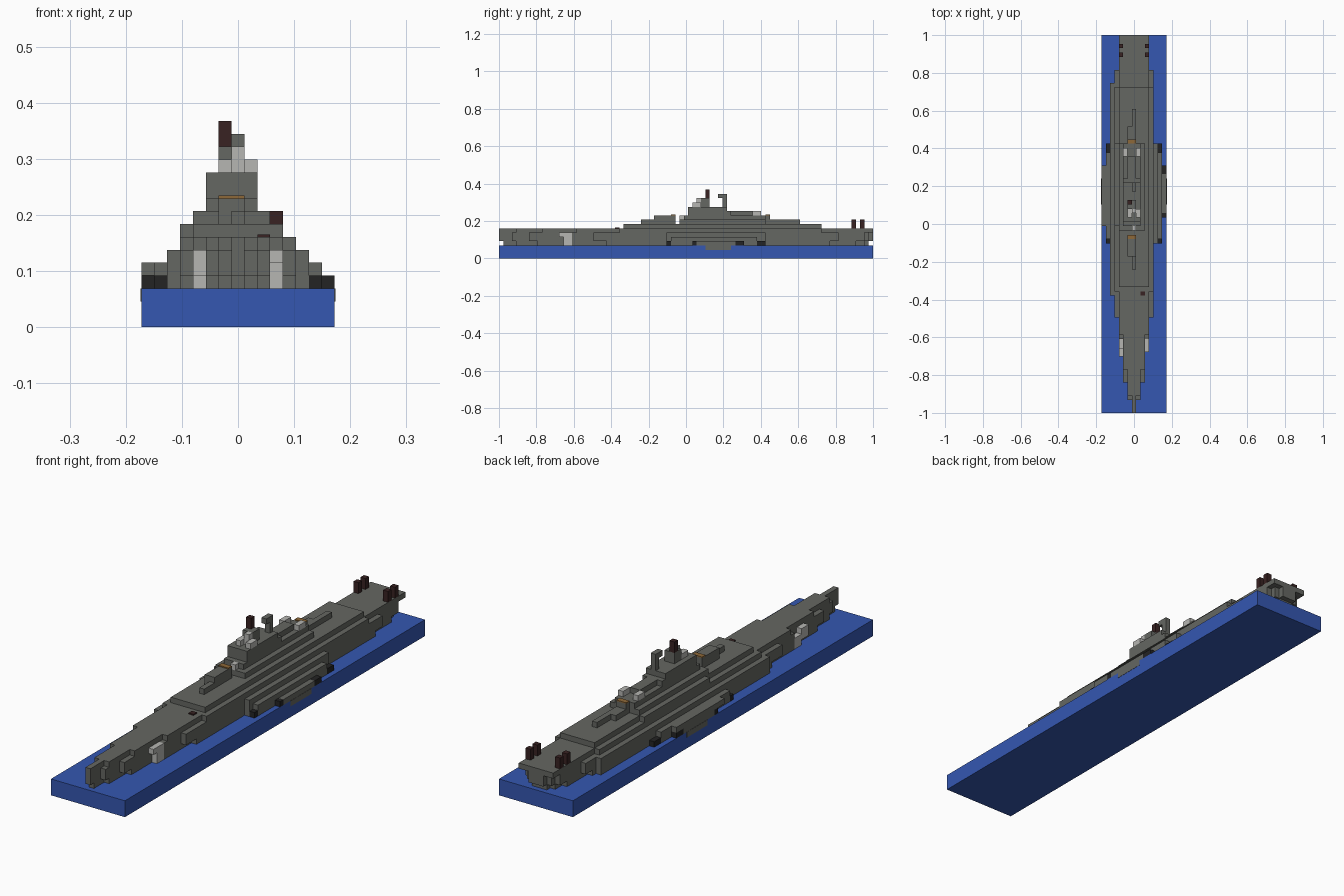
import bpy, bmesh

cube = bpy.data.objects.get("Cube")
if cube:
    bpy.data.objects.remove(cube, do_unlink=True)

U = 2 / 87          # edge of one block
ROW0 = 3            # blocks in the sea slab; deck rows count up from there


def material(name, r, g, b):
    m = bpy.data.materials.new(name)
    m.use_nodes = True
    m.diffuse_color = (r, g, b, 1)
    m.node_tree.nodes["Principled BSDF"].inputs["Base Color"].default_value = (r, g, b, 1)
    return m


HULL = material("warm grey", 0.13, 0.135, 0.122)
SEA = material("sea blue", 0.035, 0.095, 0.44)
PALE = material("pale grey", 0.47, 0.47, 0.45)
BLACK = material("gun black", 0.017, 0.017, 0.017)
BROWN = material("dark brown", 0.04, 0.016, 0.016)
TAN = material("tan", 0.27, 0.14, 0.04)


def snap(y):
    return (round(y / U + 0.5) - 0.5) * U


def blocks(name, mat, boxes, swell=0.0):
    """Boxes: first/last column, start/end along the ship, bottom/top row."""
    bm = bmesh.new()
    for x0, x1, y0, y1, r0, r1 in boxes:
        a, b = (x0 - 0.5) * U - swell, (x1 + 0.5) * U + swell
        c, d = snap(y0), snap(y1)
        if d <= c:
            d = c + U
        e, f = (ROW0 + r0) * U, (ROW0 + r1) * U
        verts = bmesh.ops.create_cube(bm, size=1)["verts"]
        bmesh.ops.scale(bm, vec=(b - a, d - c, f - e), verts=verts)
        bmesh.ops.translate(bm, vec=((a + b) / 2, (c + d) / 2, (e + f) / 2), verts=verts)
    me = bpy.data.meshes.new(name)
    bm.to_mesh(me)
    bm.free()
    me.materials.append(mat)
    ob = bpy.data.objects.new(name, me)
    bpy.context.collection.objects.link(ob)
    return ob


def tiers(steps, r0, r1):
    """Nested symmetric boxes, each step being half width, start, end."""
    return [(-h, h, y0, y1, r0, r1) for h, y0, y1 in steps]


# Sea slab
blocks("sea_slab", SEA, [(-7, 7, -1, 1, -3, 0)])

# Hull: waterline, belt and deck rows
blocks("hull_waterline", HULL, tiers(
    [(0, -0.98, 0.97), (1, -0.9, 0.97), (2, -0.8, 0.95), (3, -0.6, 0.9), (4, -0.42, 0.76)], 0, 1))
blocks("hull_belt", HULL, tiers(
    [(0, -1, 1), (1, -0.93, 1), (2, -0.83, 0.98), (3, -0.62, 0.95), (4, -0.5, 0.82)], 1, 3)
    + [(-5, 4, -0.38, 0.75, 0, 3), (-5, 5, -0.1, 0.43, 0, 3)])
blocks("main_deck", HULL, tiers(
    [(0, -1, 1), (1, -0.9, 1), (2, -0.76, 1), (3, -0.58, 1)], 3, 4)
    + [(-4, 4, -0.36, 0.72, 3, 4)])

# Side sponsons, dipping over the edge of the sea slab
blocks("sponsons", HULL, [(-6, 6, -0.08, 0.38, 0, 2), (-7, -7, -0.01, 0.31, 1, 2),
                          (7, 7, 0.06, 0.27, 0, 1), (-7, -7, 0.06, 0.27, 0, 1)])
blocks("sponson_dips", HULL, [(s, s, 0.1, 0.24, -1, 0) for s in (-7, 7)], 0.001)

# Black side guns
blocks("side_guns", BLACK, [
    (s * k, s * k, y, y + 0.03, 0, 1)
    for s in (-1, 1) for k, y in ((6, -0.1), (7, 0.03), (7, 0.27), (6, 0.39))])

# Raised decks
blocks("upper_deck", HULL, [(-3, 3, -0.34, 0.72, 4, 5), (-4, 3, -0.02, 0.42, 4, 5)])
blocks("shelter_deck", HULL, [(-3, 2, -0.03, 0.42, 5, 6)])

# Turrets fore and aft
blocks("front_turret", HULL, [(0, 0, -0.24, -0.17, 5, 6), (-1, 0, -0.17, -0.06, 5, 7)])
blocks("rear_turrets", HULL, [(0, 0, 0.5, 0.61, 5, 6), (-1, 0, 0.41, 0.52, 5, 6),
                              (-1, 0, 0.24, 0.45, 6, 7)])

# Bridge tower, rising in tiers
blocks("bridge_tower", HULL, [(-2, 1, -0.01, 0.42, 6, 7), (-2, 1, 0.01, 0.24, 7, 8),
                              (-1, 0, 0.24, 0.36, 7, 8), (-2, 1, 0.01, 0.22, 8, 9),
                              (-1, 0, 0.07, 0.13, 9, 11)])
blocks("rear_mast", HULL, [(0, 0, 0.195, 0.218, 9, 12), (0, 0, 0.172, 0.218, 11, 12)])
blocks("funnel", BROWN, [(-1, -1, 0.1, 0.123, 11, 13)])

# Pale fittings on the tower and at the bow
blocks("tower_fittings", PALE, [(-1, -1, 0.04, 0.08, 9, 10), (1, 1, 0.04, 0.08, 9, 10),
                                (0, 0, 0.05, 0.08, 9, 11), (0, 0, -0.033, -0.01, 6, 7),
                                (-2, -2, 0.36, 0.4, 7, 8), (1, 1, 0.36, 0.4, 7, 8)])
blocks("bow_fittings", PALE, [(-3, -3, -0.7, -0.66, 1, 3), (-3, -3, -0.66, -0.61, 0, 2),
                              (3, 3, -0.68, -0.65, 2, 3), (3, 3, -0.65, -0.61, 0, 3)])

# Tan hatches set on the decks
blocks("tan_hatches", TAN, [(-1, 0, y, y + 0.02, r, r + 0.2)
                            for y, r in ((-0.075, 7), (0.43, 7))])

# Stern posts in pairs, and a small bitt on the foredeck
blocks("stern_posts", BROWN, [(s, s, y, y + 0.02, 4, 6) for s in (-3, 3) for y in (0.885, 0.931)])
blocks("foredeck_bitt", BROWN, [(2, 2, -0.385, -0.365, 4, 4.2)])
